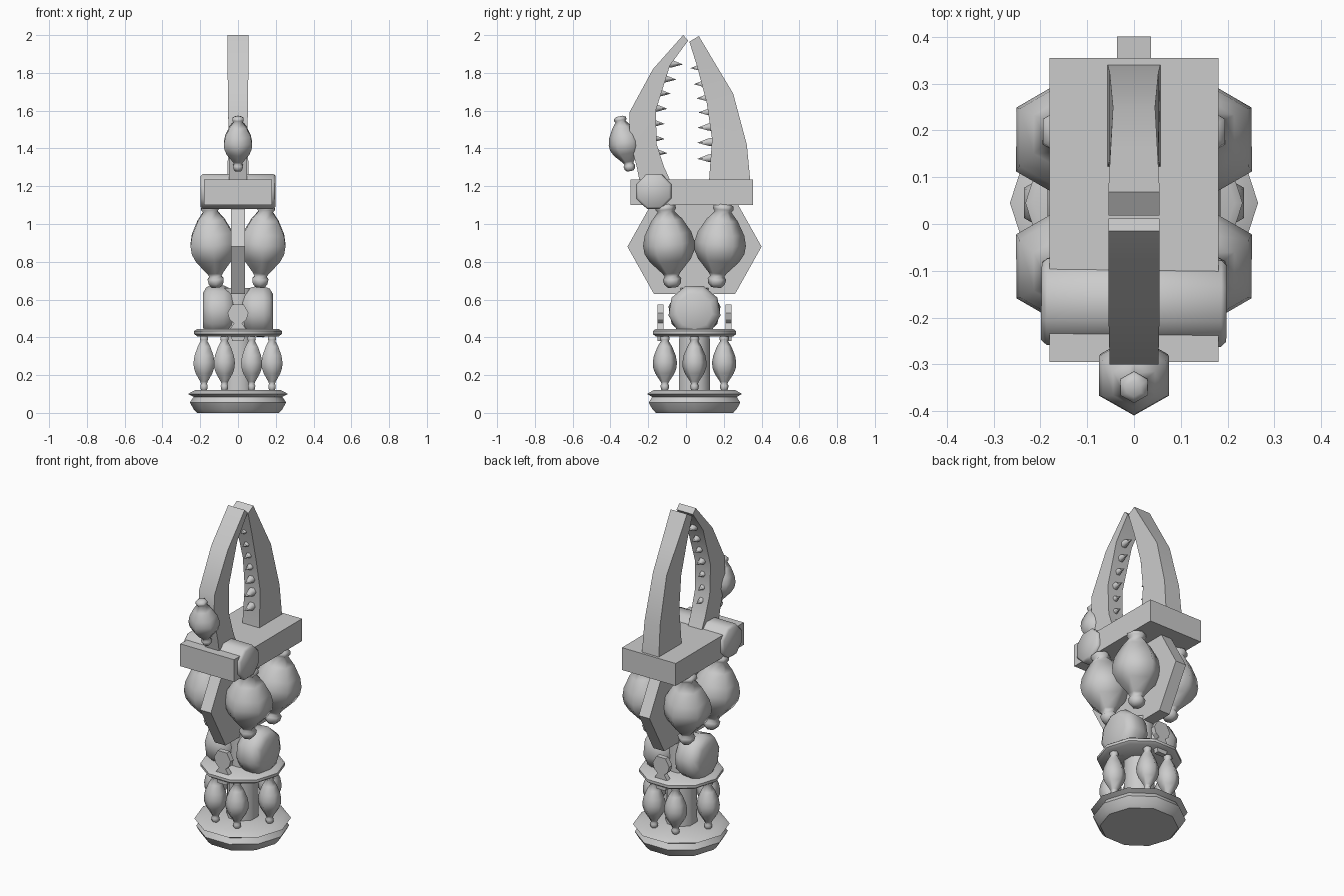
import bpy, bmesh
from math import pi, sin, cos, radians
from mathutils import Vector

cube = bpy.data.objects.get("Cube")
if cube:
    bpy.data.objects.remove(cube)

grey = bpy.data.materials.new("plain_grey")
grey.use_nodes = True
grey.diffuse_color = (0.6, 0.6, 0.6, 1)
grey.node_tree.nodes["Principled BSDF"].inputs["Base Color"].default_value = (0.6, 0.6, 0.6, 1)

CY = 0.045  # depth of the central axis


def finish(name, bm, angle=65):
    bmesh.ops.recalc_face_normals(bm, faces=bm.faces)
    mesh = bpy.data.meshes.new(name)
    bm.to_mesh(mesh)
    bm.free()
    mesh.materials.append(grey)
    obj = bpy.data.objects.new(name, mesh)
    bpy.context.collection.objects.link(obj)
    bpy.ops.object.select_all(action='DESELECT')
    obj.select_set(True)
    bpy.context.view_layer.objects.active = obj
    bpy.ops.object.shade_smooth_by_angle(angle=radians(angle))
    return obj


def skin(bm, loops):
    """Bridge a series of equal vertex loops and cap both ends."""
    rings = [[bm.verts.new(p) for p in loop] for loop in loops]
    n = len(rings[0])
    for a, b in zip(rings, rings[1:]):
        for i in range(n):
            j = (i + 1) % n
            bm.faces.new((a[i], a[j], b[j], b[i]))
    bm.faces.new(rings[0])
    bm.faces.new(rings[-1])


def lathe(name, start, end, profile, sides, phase=0.0, angle=65):
    """Turn (fraction along axis, radius) pairs around the line start-end."""
    start, end = Vector(start), Vector(end)
    d = end - start
    q = Vector((0, 0, 1)).rotation_difference(d)
    bm = bmesh.new()
    skin(bm, [[start + d * t + q @ Vector((r * cos(phase + 2 * pi * i / sides),
                                           r * sin(phase + 2 * pi * i / sides), 0))
               for i in range(sides)] for t, r in profile])
    return finish(name, bm, angle)


BULB = [(0, .2), (.04, .32), (.1, .36), (.13, .27), (.17, .35), (.32, .8), (.42, .97),
        (.52, 1), (.64, .9), (.8, .6), (.9, .32), (.93, .4), (.97, .38), (1, .2)]


def bulb(name, start, end, radius):
    return lathe(name, start, end, [(t, r * radius) for t, r in BULB], 6, pi / 2, 75)


def box(name, lo, hi):
    bm = bmesh.new()
    corners = [(lo[0], lo[1]), (hi[0], lo[1]), (hi[0], hi[1]), (lo[0], hi[1])]
    skin(bm, [[(x, y, z) for x, y in corners] for z in (lo[2], hi[2])])
    return finish(name, bm)


# Pedestal, column and ring
lathe("pedestal", (0, CY, 0), (0, CY, 1),
      [(0, .215), (.02, .235), (.055, .255), (.085, .235), (.1, .265), (.122, .225)], 10, 0, 40)
lathe("column", (0, CY, .1), (0, CY, .66), [(0, .09), (1, .085)], 8, pi / 8)
lathe("ring_plate", (0, CY, .405), (0, CY, .445),
      [(0, .215), (.3, .232), (.7, .232), (1, .215)], 10, 0, 40)

# Six small bulbs around the column
for k, (x, dy) in enumerate([(.18, 0), (.072, .157), (-.072, .157),
                             (-.18, 0), (-.072, -.157), (.072, -.157)]):
    bulb(f"small_bulb_{k + 1}", (x, CY + dy, .115), (x, CY + dy, .41), .064)

# Rounded knuckles above the ring
for side, s in (("left", 1), ("right", -1)):
    lathe(f"knuckle_{side}", (s * .015, CY, .54), (s * .185, CY, .54),
          [(0, .07), (.12, .115), (.35, .135), (.7, .14), (.9, .125), (1, .095)], 9, 0)

# Ornamental plates in front of and behind the knuckles
half = [(.03, .38), (.045, .44), (.022, .475), (.045, .495), (.055, .53), (.03, .575)]
outline = half + [(-x, z) for x, z in reversed(half)]
for name, y in (("front_ornament", -.135), ("back_ornament", .225)):
    bm = bmesh.new()
    skin(bm, [[(x, yy, z) for x, z in outline] for yy in (y - .015, y + .015)])
    finish(name, bm, 30)

# Hexagonal web plate between the large bulbs
bm = bmesh.new()
hexagon = [(-.355, 0), (-.215, -.25), (.215, -.25), (.355, 0), (.215, .25), (-.215, .25)]
skin(bm, [[(x, CY + y, .88 + z) for y, z in hexagon] for x in (-.036, .036)])
finish("hexagonal_web", bm, 30)

# Four large bulbs, leaning in at the bottom
for sx in (1, -1):
    for sy in (1, -1):
        bulb(f"large_bulb_{'left' if sx > 0 else 'right'}_{'back' if sy > 0 else 'front'}",
             (sx * .115, CY + sy * .115, .665), (sx * .15, CY + sy * .155, 1.11), .137)

# Platform and hinge
box("platform", (-.18, -.295, 1.1), (.18, .355, 1.235))
lathe("hinge", (-.198, -.165, 1.173), (.198, -.17, 1.173),
      [(0, .088), (.03, .1), (.97, .1), (1, .088)], 8, pi / 8, 50)


def claw(name, sections):
    """Loft quads through (outer y, z, inner y, z, half width) sections."""
    bm = bmesh.new()
    skin(bm, [[(-w, yo, zo), (w, yo, zo), (w, yi, zi), (-w, yi, zi)]
              for yo, zo, yi, zi, w in sections])
    return finish(name, bm, 40)


claw("front_claw", [(-.235, 1.17, -.07, 1.2, .045), (-.26, 1.3, -.115, 1.3, .048),
                    (-.3, 1.45, -.155, 1.42, .05), (-.3, 1.59, -.16, 1.6, .052),
                    (-.175, 1.82, -.085, 1.84, .055), (-.015, 2.0, .012, 1.972, .055)])
claw("back_claw", [(.343, 1.2, .12, 1.2, .057), (.322, 1.42, .138, 1.45, .052),
                   (.25, 1.69, .11, 1.64, .045), (.16, 1.84, .06, 1.83, .05),
                   (.068, 1.995, .018, 1.965, .055)])

# Teeth along the inner edges of both claws
front_tips = [(-.018, 1.845), (-.053, 1.765), (-.083, 1.69), (-.1, 1.61),
              (-.115, 1.53), (-.115, 1.45), (-.1, 1.375)]
back_tips = [(.025, 1.825), (.043, 1.74), (.058, 1.665), (.068, 1.59),
             (.064, 1.51), (.062, 1.43), (.062, 1.345)]
for label, tips, back in (("front", front_tips, -1), ("back", back_tips, 1)):
    for k, (y, z) in enumerate(tips):
        lathe(f"{label}_tooth_{k + 1}", (0, y + back * .085, z + .005), (0, y, z),
              [(0, .027), (.35, .022), (1, .001)], 6)

# Bulb on the outside of the front claw
bulb("claw_bulb", (0, -.295, 1.28), (0, -.352, 1.57), .086)
